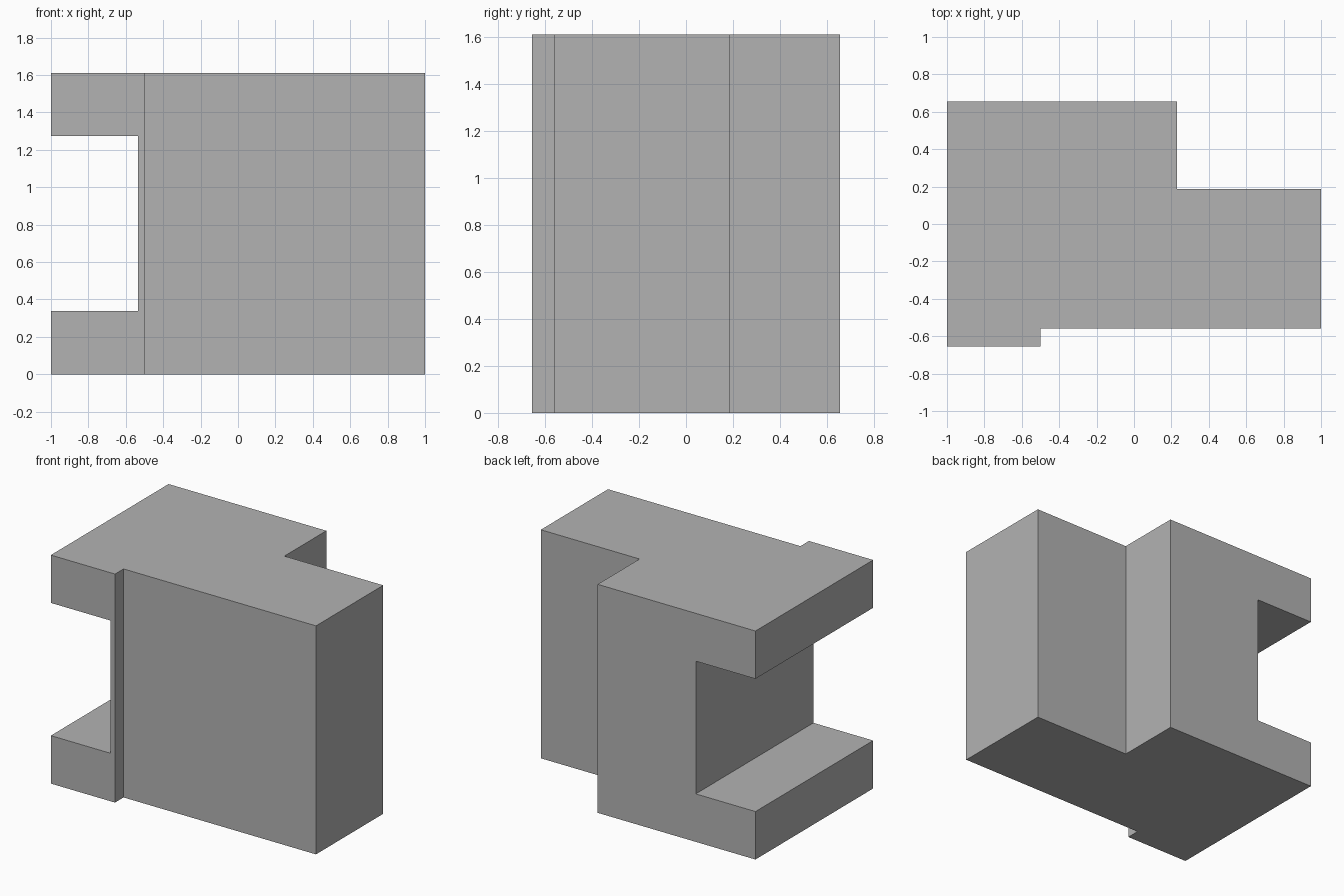
import bpy
import bmesh

if "Cube" in bpy.data.objects:
    bpy.data.objects.remove(bpy.data.objects["Cube"], do_unlink=True)

HEIGHT = 1.61

# Single grey material
grey = bpy.data.materials.new("plain_grey")
grey.use_nodes = True
colour = (0.45, 0.45, 0.45, 1)
grey.diffuse_color = colour
grey.node_tree.nodes["Principled BSDF"].inputs["Base Color"].default_value = colour


def prism(name, outline, z0, z1):
    """Extrude a flat xy outline between two heights."""
    bm = bmesh.new()
    base = bm.faces.new([bm.verts.new((x, y, z0)) for x, y in outline])
    top = bmesh.ops.extrude_face_region(bm, geom=[base])["geom"]
    bmesh.ops.translate(bm, vec=(0, 0, z1 - z0),
                        verts=[v for v in top if isinstance(v, bmesh.types.BMVert)])
    bmesh.ops.recalc_face_normals(bm, faces=bm.faces)
    mesh = bpy.data.meshes.new(name)
    bm.to_mesh(mesh)
    bm.free()
    mesh.materials.append(grey)
    obj = bpy.data.objects.new(name, mesh)
    bpy.context.collection.objects.link(obj)
    return obj


# Stepped block: shallow front step and deep rear corner step
block = prism("stepped_block", [
    (-1, -0.655), (-0.5, -0.655), (-0.5, -0.56), (1, -0.56),
    (1, 0.188), (0.23, 0.188), (0.23, 0.655), (-1, 0.655)], 0, HEIGHT)

# Side slot running through from front to back
cutter = prism("slot_cutter", [(-1.2, -1), (-0.535, -1), (-0.535, 1), (-1.2, 1)],
               0.338, 1.273)
cutter.hide_render = True
cutter.hide_set(True)

slot = block.modifiers.new("slot", 'BOOLEAN')
slot.operation = 'DIFFERENCE'
slot.solver = 'EXACT'
slot.object = cutter

# Bake the cut and drop the helper
bpy.context.view_layer.update()
evaluated = block.evaluated_get(bpy.context.evaluated_depsgraph_get())
cut_mesh = bpy.data.meshes.new_from_object(evaluated)
block.modifiers.clear()
block.data = cut_mesh
bpy.data.objects.remove(cutter, do_unlink=True)
